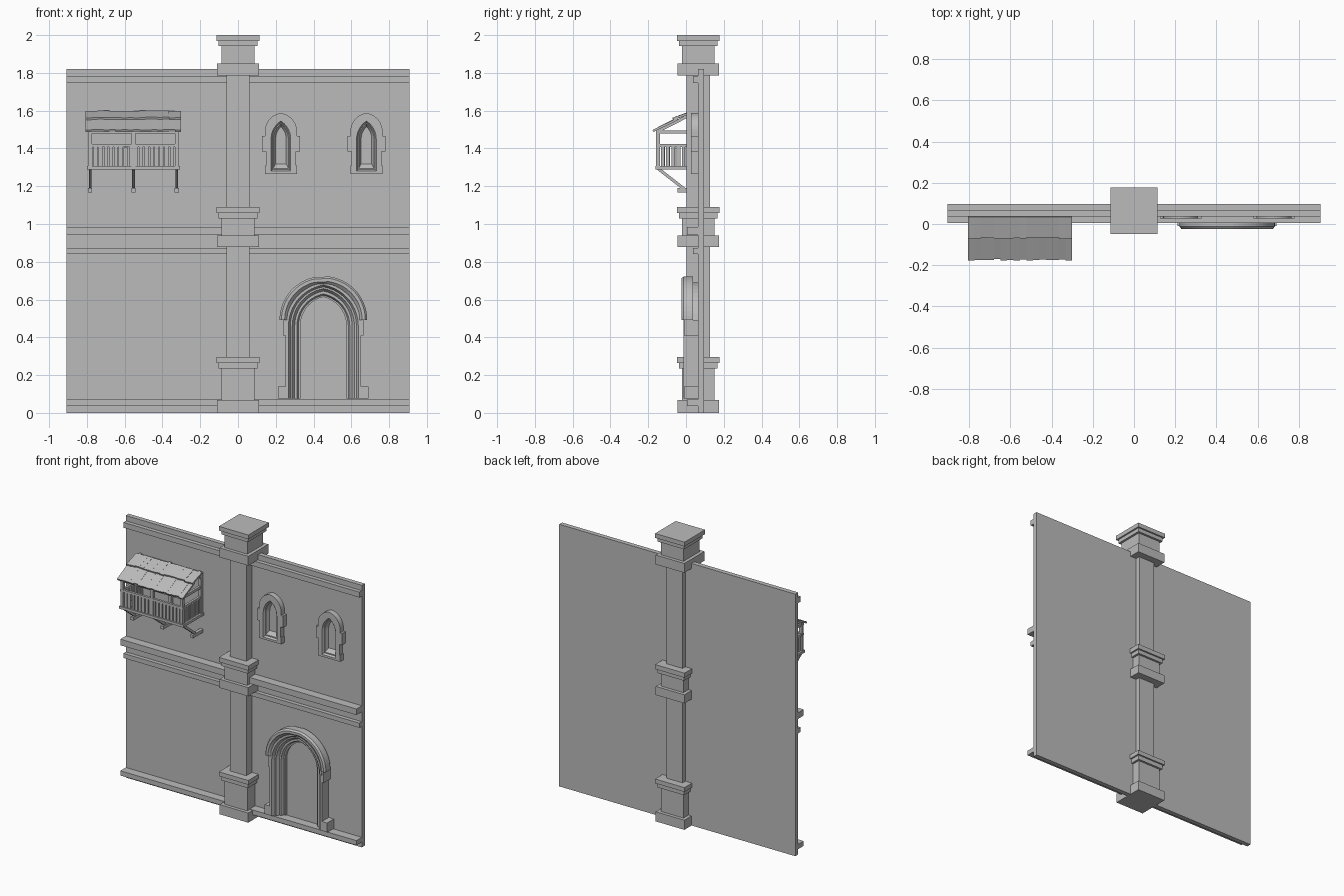
import bpy, bmesh, math, random
from mathutils import Vector

random.seed(4)
if "Cube" in bpy.data.objects:
    bpy.data.objects.remove(bpy.data.objects["Cube"], do_unlink=True)

stone = bpy.data.materials.new("plain_grey")
stone.use_nodes = True
stone.diffuse_color = (0.5, 0.5, 0.5, 1)
stone.node_tree.nodes["Principled BSDF"].inputs["Base Color"].default_value = (0.5, 0.5, 0.5, 1)

WALL_F, WALL_B, HALF = 0.064, 0.096, 0.907
COL_Y = 0.065


def finish(name, bm):
    bmesh.ops.remove_doubles(bm, verts=bm.verts, dist=1e-5)
    bmesh.ops.recalc_face_normals(bm, faces=bm.faces)
    mesh = bpy.data.meshes.new(name)
    bm.to_mesh(mesh)
    bm.free()
    mesh.materials.append(stone)
    obj = bpy.data.objects.new(name, mesh)
    bpy.context.collection.objects.link(obj)
    return obj


def prism(bm, yz, x0, x1):
    """Extrude a side profile along x."""
    a = [bm.verts.new((x0, y, z)) for y, z in yz]
    b = [bm.verts.new((x1, y, z)) for y, z in yz]
    bm.faces.new(a)
    bm.faces.new(b[::-1])
    for i in range(len(yz)):
        j = (i + 1) % len(yz)
        bm.faces.new((a[i], b[i], b[j], a[j]))


def box(bm, x0, x1, y0, y1, z0, z1):
    prism(bm, [(y0, z0), (y1, z0), (y1, z1), (y0, z1)], x0, x1)


def strut(bm, x, width, start, end, thick):
    """Slanted timber between two (y, z) points."""
    a, b = Vector(start), Vector(end)
    d = (b - a).normalized() * thick / 2
    n = Vector((-d.y, d.x))
    prism(bm, [a + n, b + n, b - n, a - n], x - width / 2, x + width / 2)


def arch(jamb, w, spring, apex, n=10):
    """Symmetric outline: jamb points, then a pointed arch."""
    h = apex - spring
    r = max((w * w + h * h) / (2 * w), w)
    top = math.asin(min(1, h / r))
    half = list(jamb)
    for i in range(n + 1):
        t = top * i / n
        half.append((w - r + r * math.cos(t), spring + r * math.sin(t)))
    return half + [(-x, z) for x, z in half[-2::-1]]


def loft(bm, cx, rings, closed):
    """Skin outlines at given depths; the last ring joins the first."""
    loops = [[bm.verts.new((cx + x, y, z)) for x, z in pts] for pts, y in rings]
    count = len(loops[0])
    for k, a in enumerate(loops):
        b = loops[(k + 1) % len(loops)]
        for i in range(count if closed else count - 1):
            j = (i + 1) % count
            bm.faces.new((a[i], a[j], b[j], b[i]))
    if not closed:
        bm.faces.new([l[0] for l in loops])
        bm.faces.new([l[-1] for l in loops][::-1])


# Wall slab
bm = bmesh.new()
box(bm, -HALF, HALF, WALL_F, WALL_B, 0, 1.82)
finish("wall", bm)

# Horizontal bands
for name, front, z0, z1 in (("base_band", 0.004, 0.037, 0.07), ("lower_cornice", 0.037, 0.841, 0.873),
                            ("floor_band", 0.004, 0.942, 0.984), ("upper_cornice", 0.037, 1.746, 1.783)):
    bm = bmesh.new()
    box(bm, -HALF, HALF, front, WALL_F, z0, z1)
    finish(name, bm)

# Square column with three moulded blocks
bm = bmesh.new()
box(bm, -0.062, 0.062, COL_Y - 0.062, COL_Y + 0.062, 0.02, 1.9)
finish("column_shaft", bm)
for name, levels in (("column_base", (0, 0.067, 0.235, 0.265, 0.295)),
                     ("column_middle", (0.878, 0.938, 1.03, 1.058, 1.09)),
                     ("column_capital", (1.785, 1.85, 1.943, 1.97, 2.0))):
    bm = bmesh.new()
    for r, z0, z1 in zip((0.11, 0.087, 0.102, 0.113), levels, levels[1:]):
        box(bm, -r, r, COL_Y - r, COL_Y + r, z0, z1)
    finish(name, bm)

# Lancet windows with toothed stone surrounds
steps = ((0.085, 1.265), (0.085, 1.31), (0.08, 1.31), (0.08, 1.385),
         (0.1, 1.385), (0.1, 1.465), (0.085, 1.465))
outer = arch(steps, 0.085, 1.49, 1.587)


def opening(w, sill, spring, apex):
    return arch([(w, min(max(z, sill), spring)) for _, z in steps], w, spring, apex)


for name, cx in (("inner_window", 0.227), ("outer_window", 0.68)):
    bm = bmesh.new()
    loft(bm, cx, [(outer, WALL_F), (outer, 0.027),
                  (opening(0.052, 1.28, 1.45, 1.545), 0.027),
                  (opening(0.045, 1.288, 1.45, 1.535), 0.04),
                  (opening(0.04, 1.295, 1.45, 1.53), 0.04),
                  (opening(0.028, 1.318, 1.45, 1.515), WALL_F)], True)
    finish(name, bm)

# Doorway with receding orders
DOOR_X = 0.452


def door_ring(w, apex, y):
    return arch([(w, 0.075)], w, 0.46, apex), y


bm = bmesh.new()
loft(bm, DOOR_X, [door_ring(0.2, 0.69, WALL_F), door_ring(0.2, 0.69, -0.012),
                  door_ring(0.185, 0.677, -0.012), door_ring(0.175, 0.667, 0.008),
                  door_ring(0.165, 0.658, 0.008), door_ring(0.152, 0.645, 0.028),
                  door_ring(0.14, 0.63, 0.028), door_ring(0.132, 0.622, 0.046),
                  door_ring(0.122, 0.614, 0.046), door_ring(0.122, 0.614, WALL_F)], False)
finish("door_surround", bm)

# Hood mould over the door
bm = bmesh.new()
hood = [(0.232, 0.722, 0.037), (0.232, 0.722, -0.012), (0.222, 0.712, -0.024),
        (0.205, 0.695, -0.024), (0.188, 0.68, -0.008), (0.188, 0.68, 0.037)]
loft(bm, DOOR_X, [(arch([], w, 0.492, apex, 14), y) for w, apex, y in hood], False)
finish("door_hood", bm)

# Door foot blocks and side stones
bm = bmesh.new()
for s in (-1, 1):
    for reach, z0, z1 in ((0.24, 0.075, 0.14), (0.213, 0.41, 0.492)):
        xs = sorted((DOOR_X + s * 0.19, DOOR_X + s * reach))
        box(bm, *xs, -0.01, WALL_F, z0, z1)
finish("door_side_stones", bm)

# Timber balcony frame
L, R, MID = -0.795, -0.312, -0.553
FRONT = -0.158
posts = (L + 0.012, MID, R - 0.012)
bm = bmesh.new()
box(bm, L - 0.005, R + 0.005, FRONT - 0.004, WALL_F, 1.288, 1.306)
box(bm, L, R, FRONT, FRONT + 0.02, 1.478, 1.5)
box(bm, L, R, FRONT, FRONT + 0.016, 1.408, 1.424)
box(bm, L, R, 0.03, WALL_F, 1.55, 1.585)
for x in posts:
    box(bm, x - 0.01, x + 0.01, FRONT, FRONT + 0.02, 1.3, 1.49)
    box(bm, x - 0.01, x + 0.01, 0.04, WALL_F, 1.3, 1.57)
    strut(bm, x, 0.016, (FRONT + 0.005, 1.49), (0.05, 1.592), 0.016)
for x in (posts[0], posts[2]):
    box(bm, x - 0.008, x + 0.008, FRONT, WALL_F, 1.408, 1.424)
    box(bm, x - 0.008, x + 0.008, FRONT, WALL_F, 1.478, 1.496)
finish("balcony_frame", bm)

# Railing boards, front and sides
bm = bmesh.new()
count = 18
pitch = (R - L) / count
for i in range(count):
    x = L + i * pitch
    gap = random.uniform(0.001, 0.007)
    box(bm, x + gap, x + pitch - 0.002, FRONT + 0.004, FRONT + 0.012,
        1.3, 1.41 - random.uniform(0, 0.004))
for x in (posts[0], posts[2]):
    for i in range(7):
        y = FRONT + 0.025 + i * 0.028
        box(bm, x - 0.004, x + 0.004, y, y + random.uniform(0.016, 0.022), 1.3, 1.41)
finish("balcony_boards", bm)

# Braces and wall feet below the balcony
bm = bmesh.new()
for x in posts:
    strut(bm, x, 0.014, (FRONT + 0.012, 1.292), (0.0, 1.178), 0.016)
    box(bm, x - 0.011, x + 0.011, -0.045, WALL_F, 1.167, 1.19)
finish("balcony_braces", bm)

# Overlapping uneven roof boards in two courses
bm = bmesh.new()
count = 16
pitch = 0.506 / count
for lo, hi in (((-0.172, 1.494), (-0.045, 1.557)), ((-0.066, 1.558), (0.037, 1.594))):
    for i in range(count):
        x = -0.807 + (i + 0.5) * pitch
        j = random.uniform(-0.004, 0.004)
        strut(bm, x, pitch, (lo[0] + j, lo[1] + j / 2), (hi[0], hi[1] + j / 2), 0.012)
finish("balcony_roof", bm)
